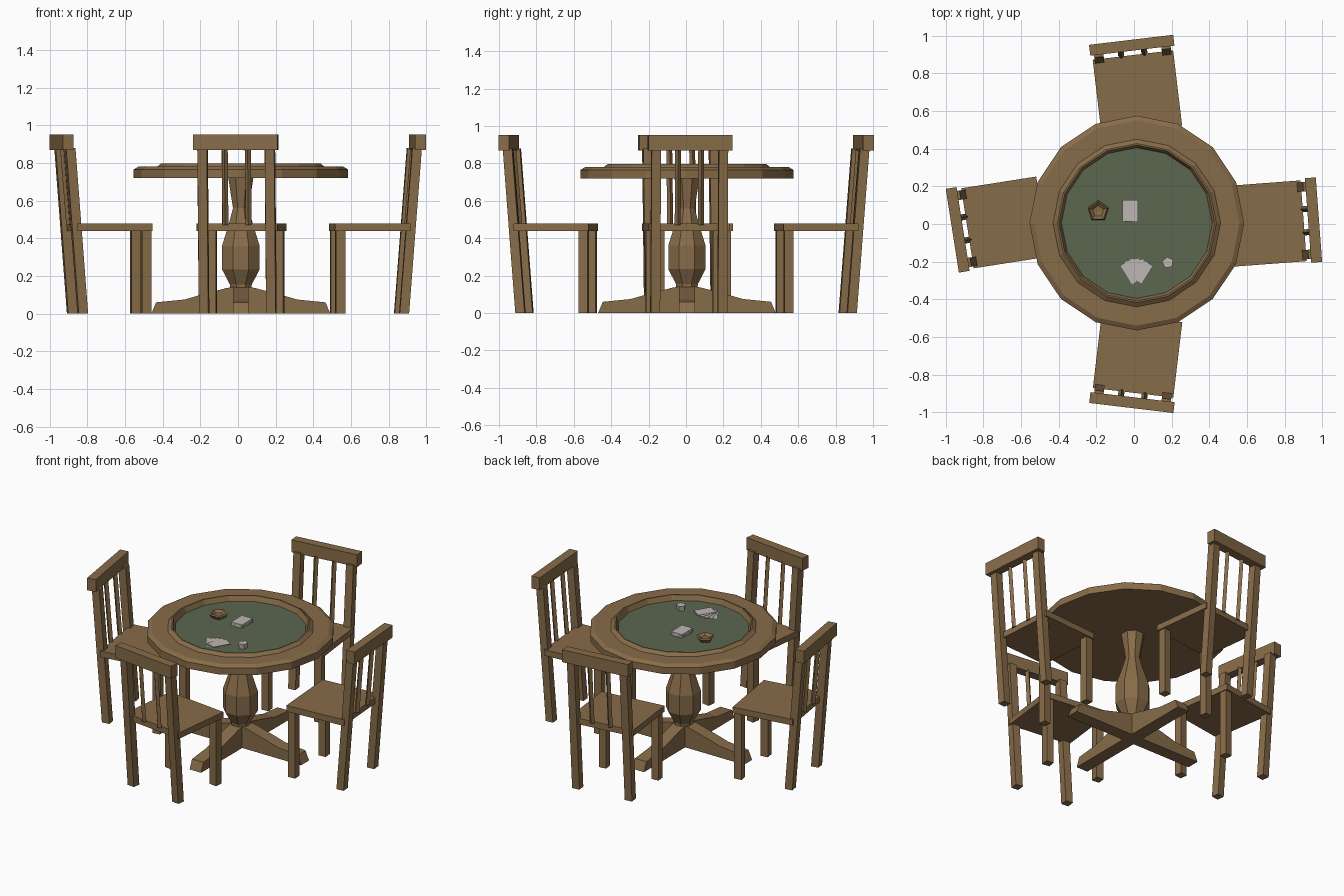
import bpy, bmesh, math
from mathutils import Matrix, Vector

if "Cube" in bpy.data.objects:
    bpy.data.objects.remove(bpy.data.objects["Cube"])


def material(name, rgb):
    m = bpy.data.materials.new(name)
    m.diffuse_color = (*rgb, 1)
    m.use_nodes = True
    m.node_tree.nodes["Principled BSDF"].inputs["Base Color"].default_value = m.diffuse_color
    return m


WOOD = material("brown wood", (0.245, 0.150, 0.066))
FELT = material("green felt", (0.104, 0.135, 0.078))
PAPER = material("pale card", (0.51, 0.475, 0.455))


def finish(name, bm, mat, matrix=Matrix()):
    bmesh.ops.recalc_face_normals(bm, faces=bm.faces)
    me = bpy.data.meshes.new(name)
    bm.to_mesh(me)
    bm.free()
    me.materials.append(mat)
    ob = bpy.data.objects.new(name, me)
    ob.matrix_world = matrix
    bpy.context.collection.objects.link(ob)
    return ob


def lathe(name, profile, sides, mat, matrix=Matrix(), start=0.0):
    """Rings of (radius, z), closed at both ends; radius 0 is a point."""
    bm = bmesh.new()
    rings = []
    for r, z in profile:
        n = 1 if r == 0 else sides
        rings.append([bm.verts.new((r * math.cos(start + math.tau * i / sides),
                                    r * math.sin(start + math.tau * i / sides), z)) for i in range(n)])
    for a, b in zip(rings, rings[1:]):
        for i in range(sides):
            j = (i + 1) % sides
            if len(b) == 1:
                bm.faces.new((a[i], a[j], b[0]))
            else:
                bm.faces.new((a[i], a[j], b[j], b[i]))
    for ring in (rings[0], rings[-1]):
        if len(ring) > 1:
            bm.faces.new(ring)
    return finish(name, bm, mat, matrix)


def bar(name, bottom, top, sx, sy, mat, matrix=Matrix(), diamond=False):
    """Prism with a level rectangle (or diamond) at each end."""
    bm = bmesh.new()
    corners = [(-1, 0), (0, -1), (1, 0), (0, 1)] if diamond else [(-1, -1), (1, -1), (1, 1), (-1, 1)]
    lo, hi = [[bm.verts.new(Vector(c) + Vector((x * sx / 2, y * sy / 2, 0))) for x, y in corners]
              for c in (bottom, top)]
    bm.faces.new(lo)
    bm.faces.new(hi)
    for i in range(4):
        j = (i + 1) % 4
        bm.faces.new((lo[i], lo[j], hi[j], hi[i]))
    return finish(name, bm, mat, matrix)


def at(x, y, z, deg=0):
    return Matrix.Translation((x, y, z)) @ Matrix.Rotation(math.radians(deg), 4, 'Z')


# Table top with raised lip, and recessed felt
table = at(0.015, 0.005, 0)
FELT_Z = 0.765
lathe("table_top", [(0.57, 0.72), (0.57, 0.765), (0.545, 0.78), (0.445, 0.78), (0.422, 0.798),
                    (0.414, 0.798), (0.398, 0.76)], 16, WOOD, table)
lathe("felt", [(0.398, 0.757), (0.401, FELT_Z)], 16, FELT, table)

# Turned pedestal
lathe("pedestal", [(0.055, 0.02), (0.063, 0.155), (0.108, 0.235), (0.108, 0.36), (0.068, 0.48),
                   (0.045, 0.56), (0.072, 0.72)], 8, WOOD, table, math.pi / 8)

# Four feet: side profile given thickness
foot = [(0, 0), (0.475, 0), (0.45, 0.06), (0.30, 0.075), (0.23, 0.095), (0.08, 0.135), (0, 0.15)]
for k in range(4):
    bm = bmesh.new()
    face = bm.faces.new([bm.verts.new((x, -0.042, z)) for x, z in foot])
    moved = bmesh.ops.extrude_face_region(bm, geom=[face])["geom"]
    bmesh.ops.translate(bm, vec=(0, 0.084, 0), verts=[v for v in moved if isinstance(v, bmesh.types.BMVert)])
    finish("pedestal_foot", bm, WOOD, table @ at(0, 0, 0, 90 * k))


# Chair: local origin under the top rail, +y points away from the table
def chair(x, y, outward):
    m = at(x, y, 0, outward - 90)
    bar("seat", (0, -0.254, 0.438), (0, -0.254, 0.478), 0.43, 0.403, WOOD, m)
    bar("top_rail", (0, 0, 0.87), (0, 0, 0.952), 0.45, 0.058, WOOD, m)
    for s in (-1, 1):
        bar("front_leg", (s * 0.18, -0.425, 0), (s * 0.18, -0.425, 0.44), 0.05, 0.05, WOOD, m)
        bar("back_leg", (s * 0.18, -0.085, 0), (s * 0.18, -0.017, 0.88), 0.05, 0.05, WOOD, m)
        bar("spindle", (s * 0.062, -0.05, 0.47), (s * 0.062, -0.017, 0.88), 0.032, 0.032, WOOD, m, True)


chair(-0.012, 0.949, 96.8)
chair(-0.936, -0.031, 188.9)
chair(-0.011, -0.948, 263.2)
chair(0.953, 0.021, 4.3)

# Wooden bowl
lathe("bowl", [(0.042, 0), (0.058, 0.022), (0.05, 0.03), (0.03, 0.014), (0, 0.012)], 5, WOOD,
      at(-0.19, 0.068, FELT_Z), math.pi / 2)

# Deck of slightly uneven cards
for i in range(4):
    bar("card_deck", (0, 0, 0), (0, 0, 0.006), 0.08, 0.115, PAPER,
        at(-0.02, 0.07, FELT_Z + 0.006 * i, (-2, 2, -1, 1)[i]))

# Fanned hand of cards
for i in range(5):
    a = 32 - 16 * i
    bar("fanned_card", (0, 0.045, 0), (0, 0.045, 0.002), 0.075, 0.115, PAPER,
        at(0.015, -0.29, FELT_Z + 0.002 * i, a))

# Small pale five-sided cup
lathe("cup", [(0.026, 0), (0.031, 0.033)], 5, PAPER, at(0.18, -0.205, FELT_Z), math.radians(100))
